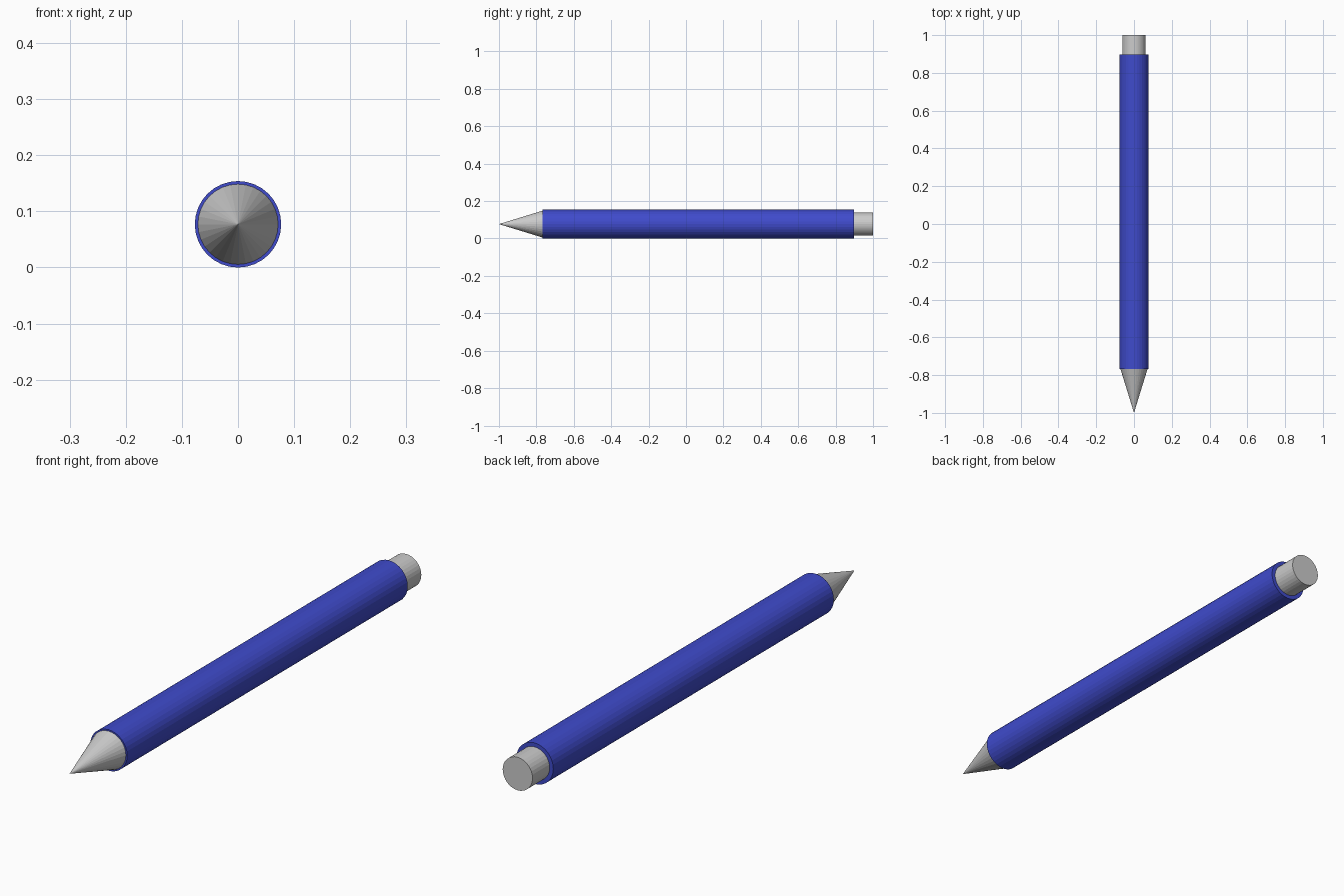
import bpy, math

if "Cube" in bpy.data.objects:
    bpy.data.objects.remove(bpy.data.objects["Cube"])

R = 0.077      # barrel radius, also the height of the axis above z = 0
SIDES = 32

blue = bpy.data.materials.new("blue")
blue.diffuse_color = (0.05, 0.07, 0.6, 1)
blue.use_nodes = True
blue.node_tree.nodes["Principled BSDF"].inputs["Base Color"].default_value = blue.diffuse_color


def turned_part(name, r_front, r_back, y_front, y_back, material=None):
    """Cylinder or cone lying along y."""
    bpy.ops.mesh.primitive_cone_add(
        vertices=SIDES, radius1=r_back, radius2=r_front, depth=y_back - y_front,
        location=(0, (y_front + y_back) / 2, R), rotation=(math.pi / 2, 0, 0))
    part = bpy.context.object
    part.name = name
    if material:
        part.data.materials.append(material)
    return part


# Blue barrel
turned_part("barrel", R, R, -0.768, 0.898, blue)
# Pointed writing tip
turned_part("tip", 0, 0.0715, -1.0, -0.768)
# Push button at the back
turned_part("button", 0.062, 0.062, 0.898, 1.0)
